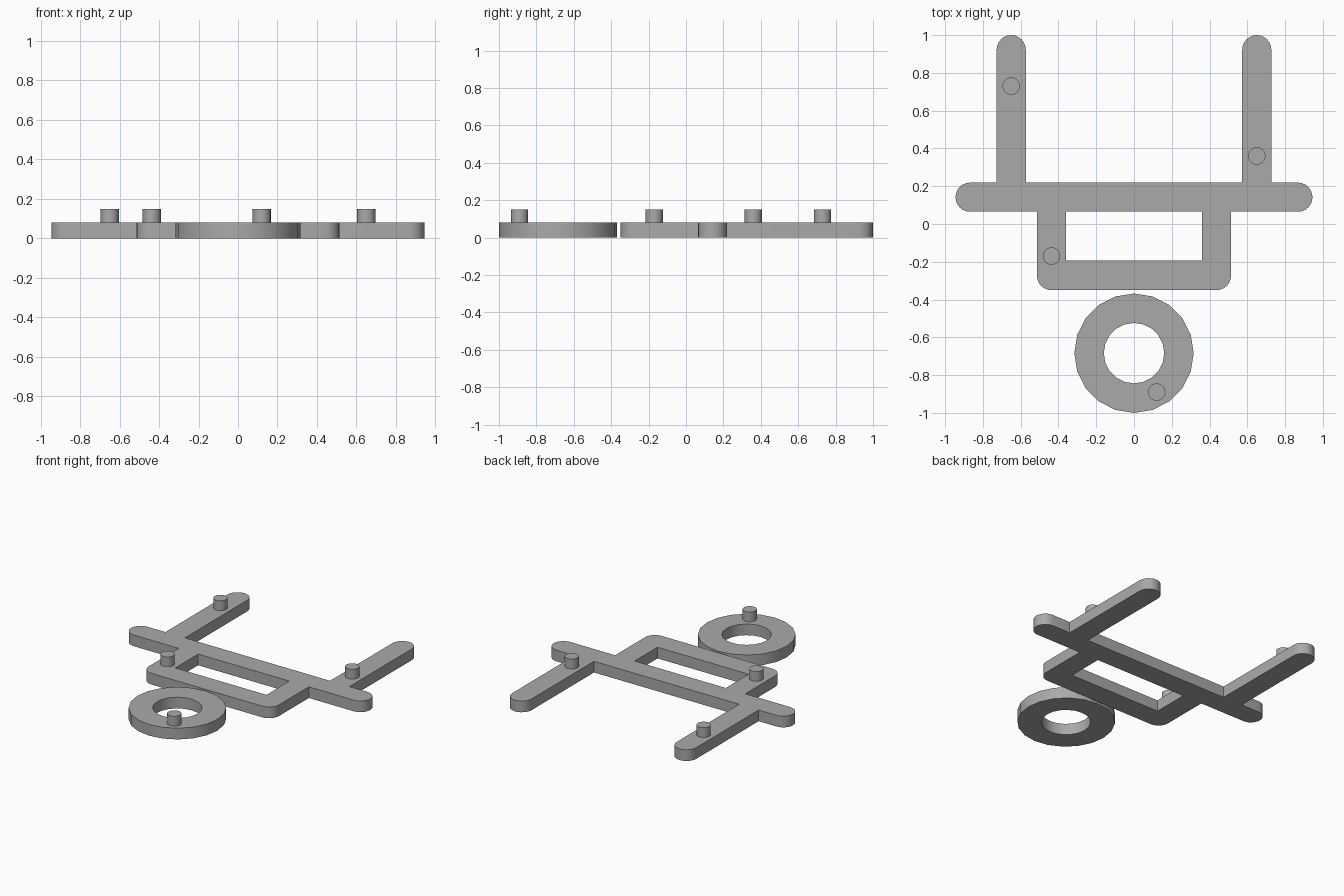
import bpy, bmesh
from math import cos, sin, radians

cube = bpy.data.objects.get("Cube")
if cube:
    bpy.data.objects.remove(cube, do_unlink=True)

THICK = 0.08      # plate thickness
R = 0.077         # half the width of every bar

grey = bpy.data.materials.new("plain_grey")
grey.use_nodes = True
colour = (0.4, 0.4, 0.4, 1)
grey.diffuse_color = colour
grey.node_tree.nodes["Principled BSDF"].inputs["Base Color"].default_value = colour


def arc(cx, cy, r, start, end, steps):
    angles = [radians(start + (end - start) * i / steps) for i in range(steps + 1)]
    return [(cx + r * cos(a), cy + r * sin(a)) for a in angles]


def finish(ob):
    """Weld, colour and smooth a mesh object."""
    bm = bmesh.new()
    bm.from_mesh(ob.data)
    bmesh.ops.remove_doubles(bm, verts=bm.verts, dist=0.0005)
    bmesh.ops.recalc_face_normals(bm, faces=bm.faces)
    bm.to_mesh(ob.data)
    bm.free()
    ob.data.materials.clear()
    ob.data.materials.append(grey)
    bpy.ops.object.select_all(action="DESELECT")
    ob.select_set(True)
    bpy.context.view_layer.objects.active = ob
    bpy.ops.object.shade_smooth_by_angle(angle=radians(30))


def plate(name, loops):
    """Flat plate from an outer outline and hole outlines."""
    curve = bpy.data.curves.new(name, "CURVE")
    curve.dimensions = "2D"
    curve.fill_mode = "BOTH"
    curve.extrude = THICK / 2
    for pts in loops:
        spline = curve.splines.new("POLY")
        spline.points.add(len(pts) - 1)
        for p, (x, y) in zip(spline.points, pts):
            p.co = (x, y, THICK / 2, 1)
        spline.use_cyclic_u = True
    temp = bpy.data.objects.new(name, curve)
    bpy.context.collection.objects.link(temp)
    graph = bpy.context.evaluated_depsgraph_get()
    mesh = bpy.data.meshes.new_from_object(temp.evaluated_get(graph))
    bpy.data.objects.remove(temp, do_unlink=True)
    ob = bpy.data.objects.new(name, mesh)
    bpy.context.collection.objects.link(ob)
    # stand the plate on the ground
    low = min(v.co.z for v in mesh.vertices)
    for v in mesh.vertices:
        v.co.z -= low
    finish(ob)


# Frame: half outline from the front corner, past the side tip, to the rear arm
half = arc(0.437, -0.273, R, -90, 0, 6)
half += [(0.514, 0.065)]
half += arc(0.868, 0.142, R, -90, 90, 12)
half += [(0.65 + R, 0.219)]
half += arc(0.65, 0.923, R, 0, 180, 12)
half += [(0.65 - R, 0.219)]
outline = half + [(-x, y) for x, y in reversed(half)]
window = [(-0.36, -0.193), (-0.36, 0.065), (0.36, 0.065), (0.36, -0.193)]
plate("frame", [outline, window])

# Ring in front of the frame
plate("ring", [arc(0, -0.684, r, 0, 342, 19) for r in (0.316, 0.16)])

# Pegs standing on the plates
pegs = {"left_arm_peg": (0.65, 0.36), "right_arm_peg": (-0.65, 0.73),
        "frame_peg": (-0.437, -0.17), "ring_peg": (0.12, -0.89)}
for name, (x, y) in pegs.items():
    bpy.ops.mesh.primitive_cylinder_add(vertices=24, radius=0.046, depth=0.07,
                                        location=(x, y, THICK + 0.035))
    peg = bpy.context.object
    peg.name = name
    finish(peg)
